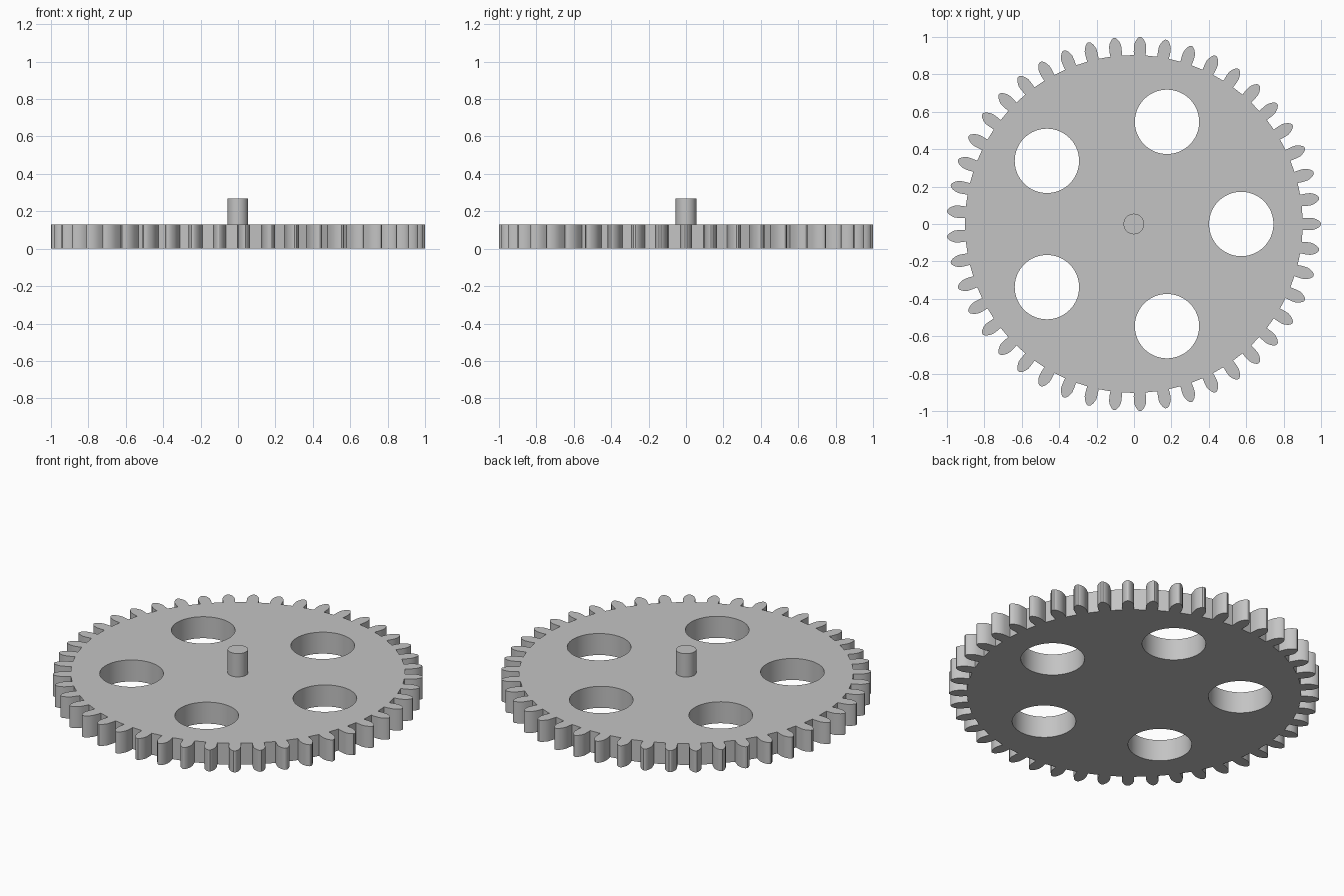
import bpy
import bmesh
from math import cos, sin, radians, tau

if "Cube" in bpy.data.objects:
    bpy.data.objects.remove(bpy.data.objects["Cube"], do_unlink=True)

TEETH = 45
HOLES = 5
THICKNESS = 0.128
AXLE_TOP = 0.267
OFFSET_X = -0.001

grey = bpy.data.materials.new("plain_grey")
grey.use_nodes = True
colour = (0.55, 0.55, 0.55, 1)
grey.diffuse_color = colour
grey.node_tree.nodes["Principled BSDF"].inputs["Base Color"].default_value = colour


def finish(obj):
    """Apply the material and smooth the round walls."""
    obj.data.materials.clear()
    obj.data.materials.append(grey)
    bpy.ops.object.select_all(action="DESELECT")
    obj.select_set(True)
    bpy.context.view_layer.objects.active = obj
    bpy.ops.object.shade_smooth_by_angle(angle=radians(30))


def add_loop(curve, points):
    spline = curve.splines.new("POLY")
    spline.points.add(len(points) - 1)
    for target, (x, y) in zip(spline.points, points):
        target.co = (x, y, 0, 1)
    spline.use_cyclic_u = True


# One tooth: radius and half width from root to rounded tip
flank = [(0.902, 0.031), (0.92, 0.0325), (0.94, 0.033), (0.957, 0.032),
         (0.972, 0.027), (0.985, 0.020), (0.995, 0.012), (0.9995, 0.005)]
tooth = [(r, -w) for r, w in flank] + [(r, w) for r, w in reversed(flank)]

# Toothed outline
outline = []
for i in range(TEETH):
    a = tau * i / TEETH
    outline += [(r * cos(a) - w * sin(a), r * sin(a) + w * cos(a)) for r, w in tooth]

profile = bpy.data.curves.new("gear_profile", "CURVE")
profile.dimensions = "2D"
profile.fill_mode = "BOTH"
profile.extrude = THICKNESS / 2
add_loop(profile, outline)

# Round lightening holes
for i in range(HOLES):
    a = tau * i / HOLES
    cx, cy = 0.574 * cos(a), 0.574 * sin(a)
    add_loop(profile, [(cx + 0.172 * cos(tau * k / 64), cy + 0.172 * sin(tau * k / 64))
                       for k in range(64)])

# Gear wheel as a solid mesh
helper = bpy.data.objects.new("gear_profile", profile)
bpy.context.collection.objects.link(helper)
bpy.context.view_layer.update()
mesh = bpy.data.meshes.new_from_object(helper.evaluated_get(bpy.context.evaluated_depsgraph_get()))
bpy.data.objects.remove(helper, do_unlink=True)
bm = bmesh.new()
bm.from_mesh(mesh)
bmesh.ops.remove_doubles(bm, verts=bm.verts, dist=0.0001)
bmesh.ops.recalc_face_normals(bm, faces=bm.faces)
bm.to_mesh(mesh)
bm.free()
wheel = bpy.data.objects.new("gear_wheel", mesh)
wheel.location = (OFFSET_X, 0, THICKNESS / 2)
bpy.context.collection.objects.link(wheel)
finish(wheel)

# Centre axle standing on the wheel, sunk slightly into it
base = THICKNESS - 0.02
bpy.ops.mesh.primitive_cylinder_add(vertices=48, radius=0.055, depth=AXLE_TOP - base,
                                    location=(OFFSET_X, 0, (AXLE_TOP + base) / 2))
axle = bpy.context.object
axle.name = "centre_axle"
finish(axle)
